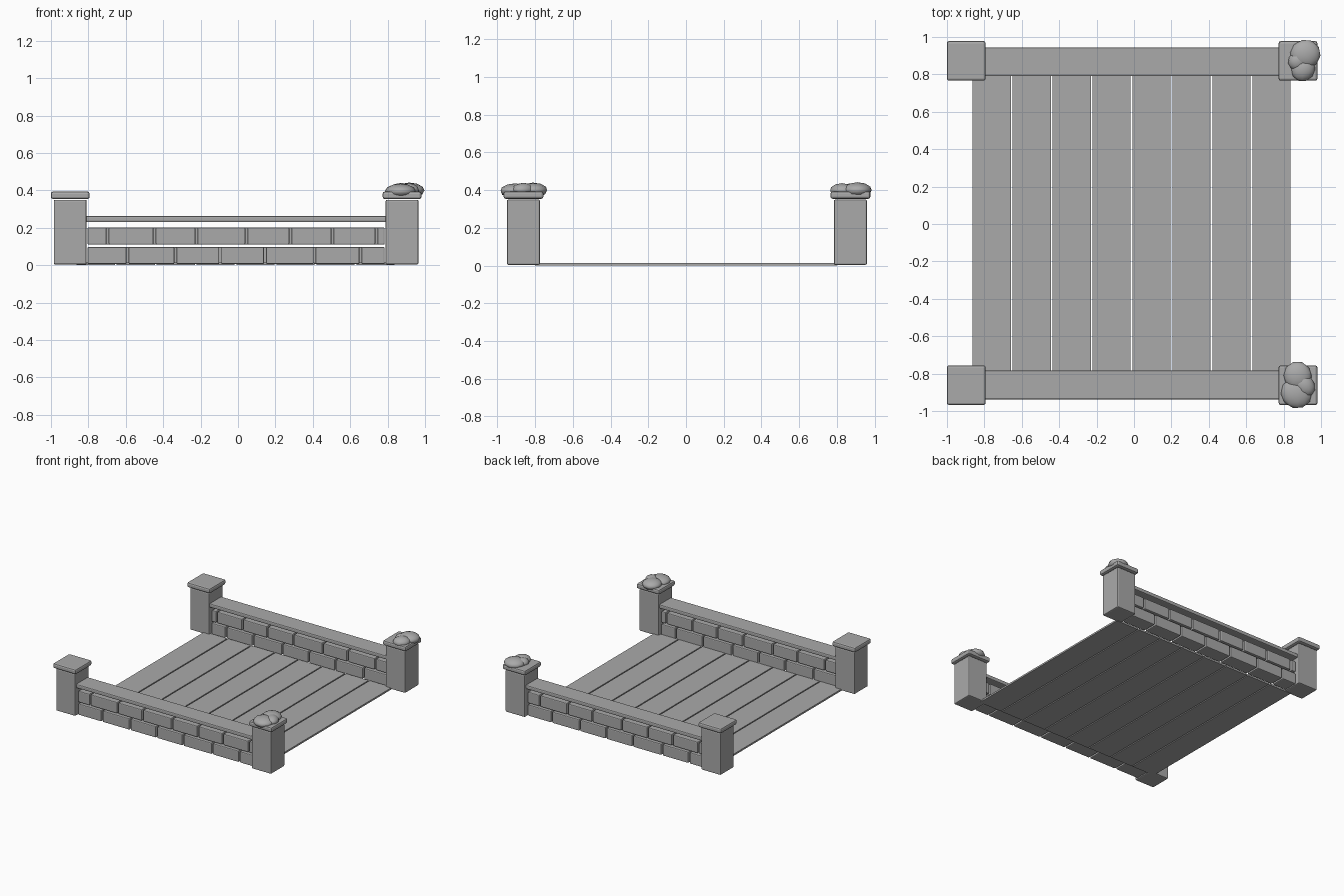
import bpy, math
from mathutils import Vector

cube = bpy.data.objects.get("Cube")
if cube:
    bpy.data.objects.remove(cube, do_unlink=True)

# Single stone-grey colour for everything
stone = bpy.data.materials.new("stone grey")
stone.use_nodes = True
GREY = (0.4, 0.4, 0.4, 1)
stone.diffuse_color = GREY
stone.node_tree.nodes["Principled BSDF"].inputs["Base Color"].default_value = GREY


def box(name, x0, x1, y0, y1, z0, z1, bevel=0.0):
    """Box given by its limits, with chamfered edges."""
    bpy.ops.mesh.primitive_cube_add(
        size=1, location=((x0 + x1) / 2, (y0 + y1) / 2, (z0 + z1) / 2))
    ob = bpy.context.object
    ob.name = name
    ob.scale = (x1 - x0, y1 - y0, z1 - z0)
    bpy.ops.object.transform_apply(location=False, rotation=False)
    ob.data.materials.append(stone)
    if bevel:
        mod = ob.modifiers.new("Bevel", "BEVEL")
        mod.width = bevel
        mod.segments = 2
    return ob


def foliage(name, centre, size, turn):
    """Squashed low-poly blob."""
    bpy.ops.mesh.primitive_ico_sphere_add(subdivisions=2, radius=1, location=centre)
    ob = bpy.context.object
    ob.name = name
    ob.scale = size
    ob.rotation_euler.z = turn
    ob.data.materials.append(stone)
    bpy.ops.object.shade_smooth()


# Deck planks
PLANKS, LEFT, RIGHT, GAP = 8, -0.863, 0.837, 0.009
step = (RIGHT - LEFT + GAP) / PLANKS
for i in range(PLANKS):
    x = LEFT + i * step
    box("deck_plank", x, x + step - GAP, -0.8, 0.8, 0.0, 0.014)

# Corner posts and their caps
POST_X = (-0.897, 0.877)
POST_Y = (-0.862, 0.872)
for x in POST_X:
    for y in POST_Y:
        box("post", x - 0.088, x + 0.088, y - 0.088, y + 0.088, 0.004, 0.35, 0.008)
        box("post_cap", x - 0.104, x + 0.104, y - 0.106, y + 0.106, 0.354, 0.394, 0.012)

# Brick walls with a rail; the rear wall is the front one turned half round
MID_X = sum(POST_X) / 2
WALL_START, JOINT = -0.81, 0.011
ROWS = ((0.006, (-0.59, -0.335, -0.095, 0.145, 0.41, 0.655, 0.79)),
        (0.11, (-0.697, -0.446, -0.222, 0.045, 0.28, 0.505, 0.74, 0.79)))
for y, turned in ((-0.86, False), (0.867, True)):
    box("rail", -0.83, 0.81, y - 0.077, y + 0.077, 0.23, 0.262, 0.008)
    for z, ends in ROWS:
        start = WALL_START
        for end in ends:
            a, b = start + JOINT / 2, end - JOINT / 2
            if turned:
                a, b = 2 * MID_X - b, 2 * MID_X - a
            box("brick", a, b, y - 0.06, y + 0.06, z, z + 0.092, 0.007)
            start = end

# Foliage clumps on the left posts
foliage("front_foliage", (0.875, -0.812, 0.4), (0.075, 0.078, 0.04), 0.3)
foliage("front_foliage", (0.868, -0.905, 0.396), (0.08, 0.085, 0.04), 1.0)
foliage("front_foliage", (0.912, -0.862, 0.402), (0.052, 0.065, 0.037), 0.6)
foliage("rear_foliage", (0.916, 0.908, 0.4), (0.082, 0.078, 0.042), 0.2)
foliage("rear_foliage", (0.905, 0.828, 0.397), (0.068, 0.062, 0.04), 0.9)
foliage("rear_foliage", (0.875, 0.87, 0.4), (0.052, 0.05, 0.036), 0.5)
